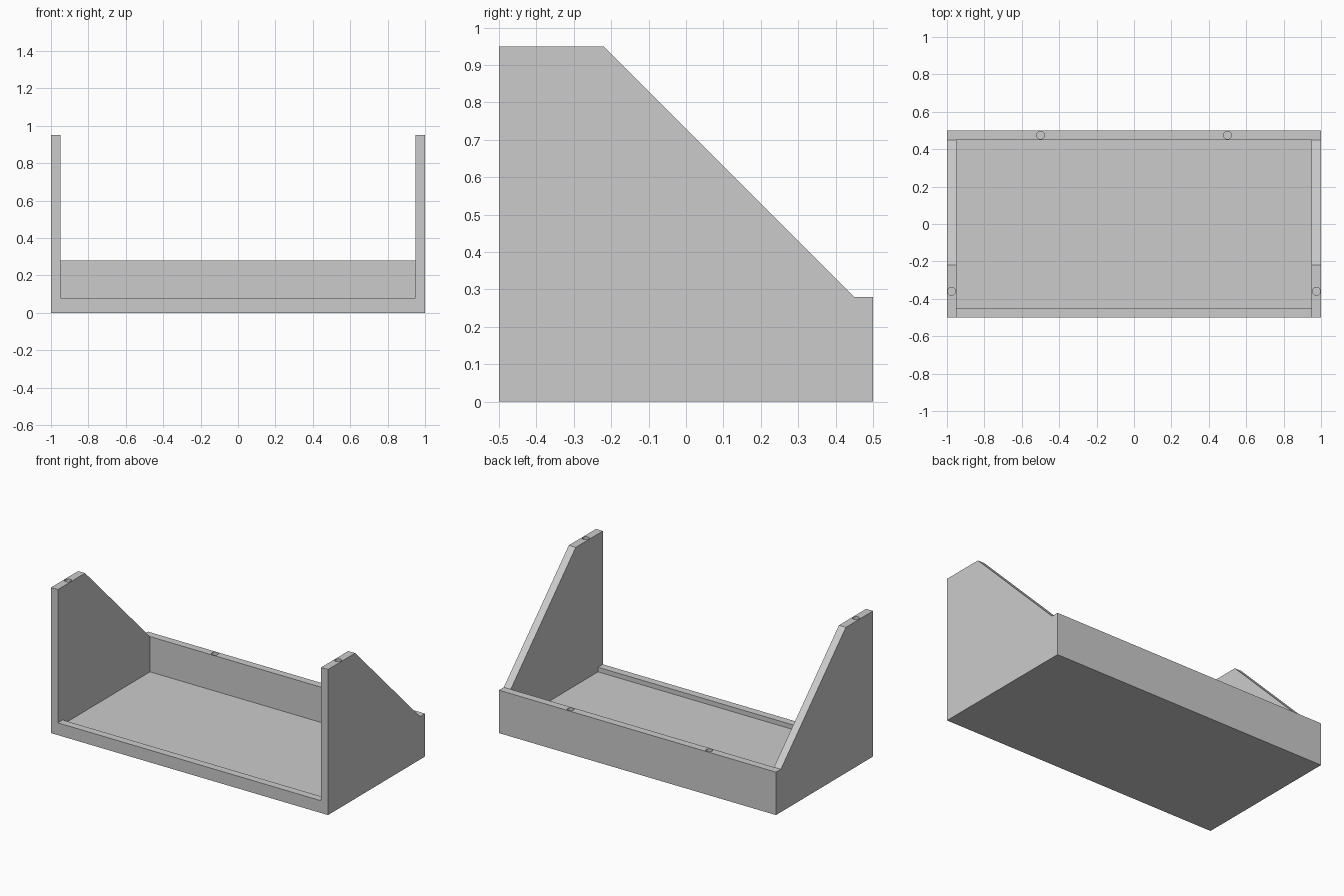
import bpy
import bmesh

cube = bpy.data.objects.get("Cube")
if cube:
    bpy.data.objects.remove(cube, do_unlink=True)

GREY = (0.6, 0.6, 0.6, 1.0)
mat = bpy.data.materials.new("light grey")
mat.use_nodes = True
mat.diffuse_color = GREY
mat.node_tree.nodes["Principled BSDF"].inputs["Base Color"].default_value = GREY


def extrude_profile(name, profile, half_width):
    """Extrude a (y, z) outline along x, centred on x = 0."""
    bm = bmesh.new()
    face = bm.faces.new([bm.verts.new((-half_width, y, z)) for y, z in profile])
    result = bmesh.ops.extrude_face_region(bm, geom=[face])
    moved = [v for v in result["geom"] if isinstance(v, bmesh.types.BMVert)]
    bmesh.ops.translate(bm, verts=moved, vec=(2 * half_width, 0, 0))
    bmesh.ops.recalc_face_normals(bm, faces=bm.faces)
    mesh = bpy.data.meshes.new(name)
    bm.to_mesh(mesh)
    bm.free()
    mesh.materials.append(mat)
    obj = bpy.data.objects.new(name, mesh)
    bpy.context.collection.objects.link(obj)
    return obj


def cut(target, cutter):
    """Subtract the cutter from the target, then discard it."""
    cutter.hide_render = True
    mod = target.modifiers.new("cut", 'BOOLEAN')
    mod.operation = 'DIFFERENCE'
    mod.solver = 'EXACT'
    mod.object = cutter
    bpy.context.view_layer.objects.active = target
    bpy.ops.object.modifier_apply(modifier=mod.name)
    bpy.data.objects.remove(cutter, do_unlink=True)


# Solid body with sloping sides
tray = extrude_profile("open_tray", [
    (-0.5, 0), (0.5, 0), (0.5, 0.28), (0.45, 0.28), (-0.22, 0.95), (-0.5, 0.95)], 1.0)

# Hollow between the sides, leaving the floor, back wall and low front lip
cut(tray, extrude_profile("hollow_cutter", [
    (-0.6, 0.08), (-0.45, 0.08), (-0.45, 0.05), (0.45, 0.05), (0.45, 1.1), (-0.6, 1.1)], 0.95))

# Peg holes in the side tops and the back wall
HOLE_DEPTH = 0.1
for side in (-1, 1):
    for x, y, top in ((0.975, -0.36, 0.95), (0.5, 0.475, 0.28)):
        bpy.ops.mesh.primitive_cylinder_add(
            vertices=32, radius=0.021, depth=2 * HOLE_DEPTH, location=(side * x, y, top))
        hole = bpy.context.object
        hole.name = "hole_cutter"
        hole.data.materials.append(mat)
        cut(tray, hole)

# Flat panels, rounded hole walls
bpy.ops.object.select_all(action='DESELECT')
tray.select_set(True)
bpy.context.view_layer.objects.active = tray
bpy.ops.object.shade_smooth_by_angle()
